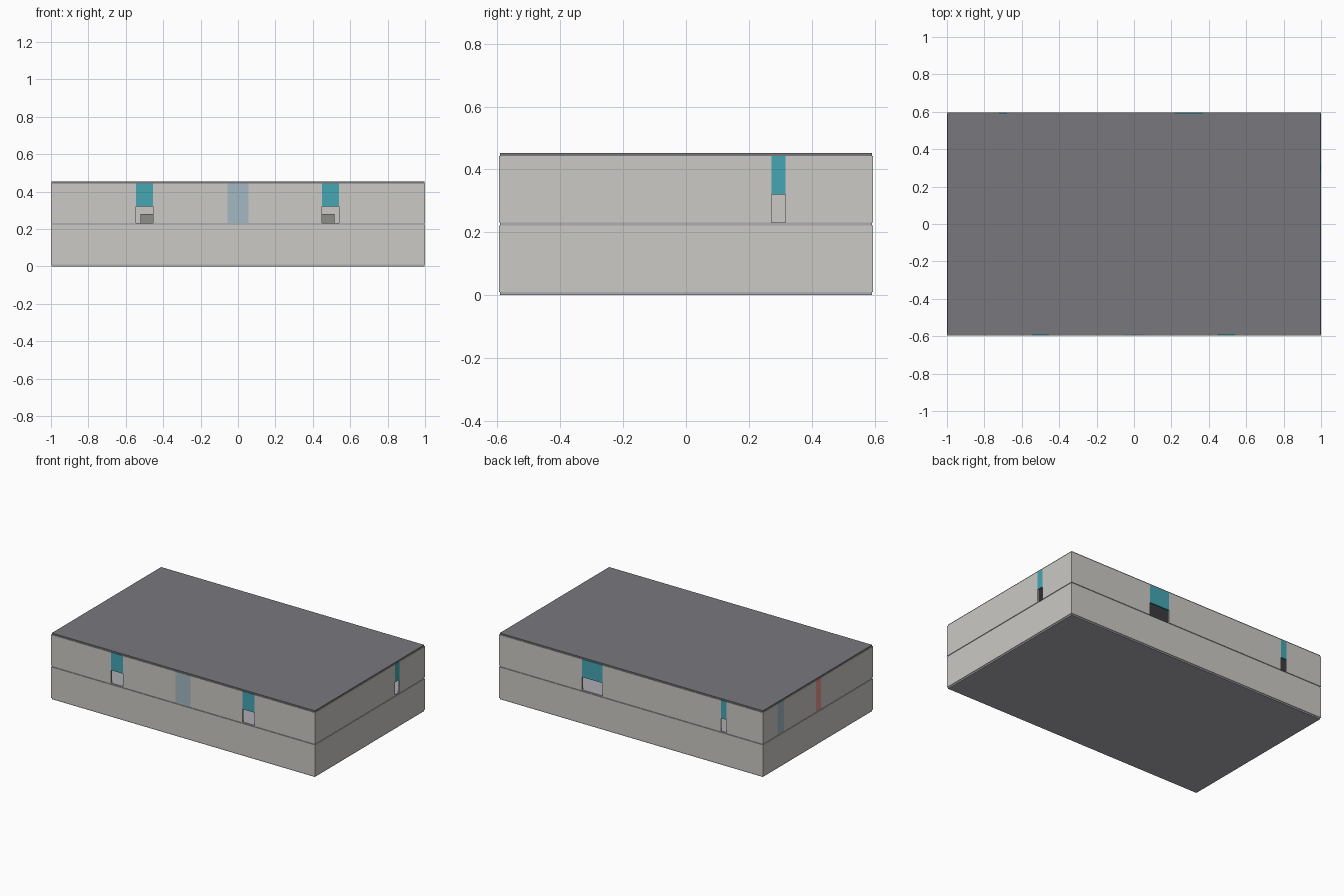
import bpy

if "Cube" in bpy.data.objects:
    bpy.data.objects.remove(bpy.data.objects["Cube"])

HX, HY, T = 1.0, 0.595, 0.01       # half length, half depth, wall thickness
INSET = 0.004                      # slabs sit slightly behind the wall face
Z_LOW, Z_MID, Z_UP, Z_ROOF, Z_TOP = 0.01, 0.222, 0.231, 0.443, 0.453
Z_HEAD = 0.32                      # top of the door openings


def material(name, rgb):
    m = bpy.data.materials.new(name)
    m.diffuse_color = (*rgb, 1)
    m.use_nodes = True
    m.node_tree.nodes["Principled BSDF"].inputs["Base Color"].default_value = m.diffuse_color
    return m


WALL = material("wall_grey", (0.60, 0.585, 0.555))
ROOF = material("roof_grey", (0.19, 0.185, 0.205))
FLOOR = material("floor_grey", (0.42, 0.42, 0.45))
TEAL = material("teal", (0.06, 0.38, 0.45))
BLUE = material("pale_blue", (0.37, 0.48, 0.54))
RED = material("red", (0.80, 0.30, 0.26))
DARK = material("platform_grey", (0.27, 0.27, 0.25))


def box(name, x, y, z, mat):
    """Axis-aligned box from (min, max) ranges."""
    xs, ys, zs = sorted(x), sorted(y), sorted(z)
    verts = [(a, b, c) for a in xs for b in ys for c in zs]
    faces = [(0, 1, 3, 2), (4, 6, 7, 5), (0, 4, 5, 1),
             (2, 3, 7, 6), (0, 2, 6, 4), (1, 5, 7, 3)]
    me = bpy.data.meshes.new(name)
    me.from_pydata(verts, [], faces)
    me.materials.append(mat)
    ob = bpy.data.objects.new(name, me)
    bpy.context.collection.objects.link(ob)
    return ob


def wall(name, side, z, parts=()):
    """Wall run split by (start, end, kind) bays: door, window or panel."""
    along_x = side in ("front", "back")
    half = HX if along_x else HY - T
    outer = {"front": -HY, "back": HY, "left": -HX, "right": HX}[side]
    depth = (outer, outer - T if outer > 0 else outer + T)

    def piece(label, a, b, zr, mat):
        if along_x:
            box(label, (a, b), depth, zr, mat)
        else:
            box(label, depth, (a, b), zr, mat)

    pos = -half
    for a, b, kind in sorted(parts):
        piece(name, pos, a, z, WALL)
        if kind == "door":
            piece(side + "_door_lintel", a, b, (Z_HEAD, z[1]), TEAL)
        else:
            piece(f"{side}_{kind}", a, b, z, BLUE if kind == "window" else RED)
        pos = b
    piece(name, pos, half, z, WALL)


def slab(name, z, mat):
    x, y = HX - INSET, HY - INSET
    return box(name, (-x, x), (-y, y), z, mat)


# Floor slabs and roof
slab("ground_slab", (0, Z_LOW), FLOOR)
slab("upper_floor_slab", (Z_MID, Z_UP), FLOOR)
slab("roof_slab", (Z_ROOF, Z_TOP), ROOF)

# Plain lower storey, upper storey with doors, windows and a red panel
bays = {
    "front": [(-0.545, -0.455, "door"), (-0.055, 0.055, "window"), (0.45, 0.54, "door")],
    "back": [(-0.722, -0.68, "door"), (0.217, 0.37, "door")],
    "right": [(0.272, 0.317, "door")],
    "left": [(-0.033, 0.022, "panel"), (0.366, 0.437, "window")],
}
for side, parts in bays.items():
    wall(f"lower_{side}_wall", side, (Z_LOW, Z_MID))
    wall(f"upper_{side}_wall", side, (Z_UP, Z_ROOF), parts)

# Low platform glimpsed through the front doors
box("inner_platform", (-0.52, 0.515), (-0.25, 0.25), (Z_UP, 0.28), DARK)
